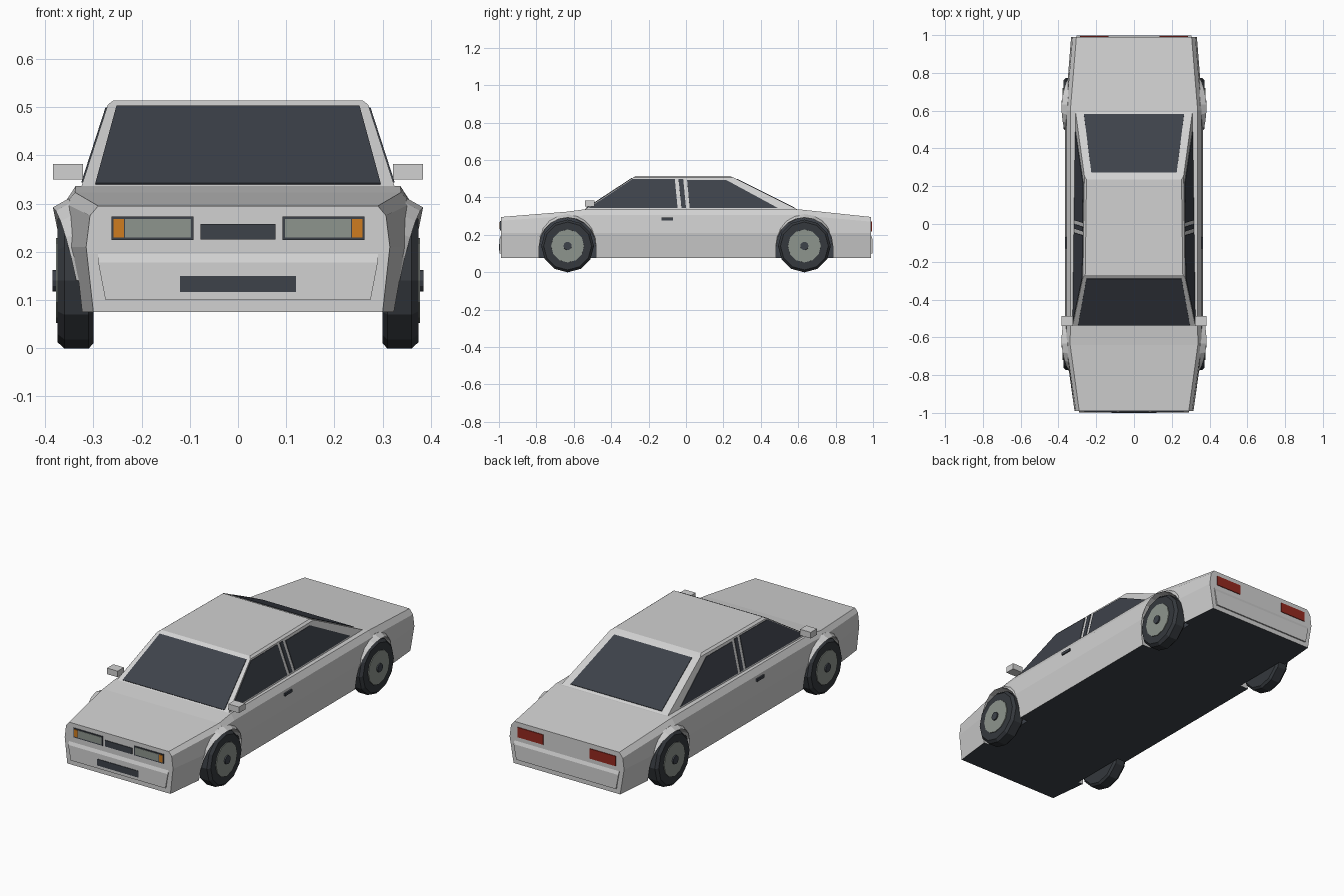
import bpy, bmesh, math
from mathutils import Vector

cube = bpy.data.objects.get("Cube")
if cube:
    bpy.data.objects.remove(cube, do_unlink=True)


def material(name, rgb):
    m = bpy.data.materials.new(name)
    m.use_nodes = True
    m.diffuse_color = (*rgb, 1)
    m.node_tree.nodes["Principled BSDF"].inputs["Base Color"].default_value = (*rgb, 1)
    return m


PAINT = material("silver paint", (0.64, 0.64, 0.64))
DARK = material("dark glass and trim", (0.047, 0.054, 0.068))
TYRE = material("tyre rubber", (0.035, 0.04, 0.047))
LENS = material("grey lens and hub", (0.27, 0.3, 0.27))
AMBER = material("amber lamp", (0.62, 0.2, 0.014))
RED = material("red lamp", (0.3, 0.022, 0.014))


def finish(name, bm, *mats):
    bmesh.ops.recalc_face_normals(bm, faces=bm.faces)
    mesh = bpy.data.meshes.new(name)
    bm.to_mesh(mesh)
    bm.free()
    for m in mats:
        mesh.materials.append(m)
    ob = bpy.data.objects.new(name, mesh)
    bpy.context.collection.objects.link(ob)
    return ob


def loft(name, rings, mat, loop=False):
    """Skin a row of closed rings; cap the ends unless the row is a loop."""
    bm = bmesh.new()
    rows = [[bm.verts.new(p) for p in ring] for ring in rings]
    n = len(rows[0])
    pairs = list(zip(rows, rows[1:])) + ([(rows[-1], rows[0])] if loop else [])
    for a, b in pairs:
        for i in range(n):
            j = (i + 1) % n
            bm.faces.new((a[i], a[j], b[j], b[i]))
    if not loop:
        bm.faces.new(rows[0])
        bm.faces.new(rows[-1])
    return finish(name, bm, mat)


def plate(name, pts, mat, t=0.003):
    """Thin flat panel centred on a polygon."""
    p = [Vector(v) for v in pts]
    n = (p[1] - p[0]).cross(p[2] - p[0]).normalized() * t
    return loft(name, [[v - n for v in p], [v + n for v in p]], mat)


def box(name, x, y, z, mat):
    ring = lambda h: [(x[0], y[0], h), (x[1], y[0], h), (x[1], y[1], h), (x[0], y[1], h)]
    return loft(name, [ring(z[0]), ring(z[1])], mat)


def lathe(name, profile, s, cy, cz, mat, sides=12):
    """Turn (radius, x) points about a wheel axle."""
    rings = []
    for r, x in profile:
        angles = [math.tau * i / sides for i in range(sides)]
        rings.append([(s * x, cy + r * math.sin(a), cz - r * math.cos(a)) for a in angles])
    return loft(name, rings, mat)


# Lower body: sections of (y, sill x, waist x, shoulder x, shoulder z, edge x, edge z)
sections = [
    (-0.99, 0.30, 0.315, 0.307, 0.275, 0.29, 0.295),
    (-0.64, 0.34, 0.364, 0.358, 0.30, 0.338, 0.323),
    (-0.54, 0.345, 0.364, 0.357, 0.305, 0.337, 0.336),
    (0.60, 0.345, 0.364, 0.357, 0.305, 0.337, 0.336),
    (0.99, 0.31, 0.333, 0.325, 0.27, 0.305, 0.295),
]
rings = []
for y, sill, waist, sh, shz, edge, ez in sections:
    half = [(sill, 0.075), (waist, 0.21), (sh, shz), (edge, ez)]
    rings.append([(x, y, z) for x, z in half] + [(-x, y, z) for x, z in reversed(half)])
body = loft("body", rings, PAINT)
body.data.materials.append(DARK)

# Cut the wheel openings
AXLE_Y, AXLE_Z, ARCH = 0.633, 0.14, 0.153
arc = [math.pi * i / 10 for i in range(11)]
for s in (1, -1):
    for cy in (AXLE_Y, -AXLE_Y):
        outline = [(cy + ARCH * math.cos(a), AXLE_Z + ARCH * math.sin(a)) for a in arc]
        outline += [(cy - ARCH, 0), (cy + ARCH, 0)]
        cutter = loft("arch_cutter", [[(s * x, y, z) for y, z in outline] for x in (0.295, 0.5)], PAINT)
        cutter.hide_render = True
        mod = body.modifiers.new("arch", "BOOLEAN")
        mod.operation, mod.solver, mod.object = "DIFFERENCE", "EXACT", cutter
        bpy.context.view_layer.objects.active = body
        bpy.ops.object.modifier_apply(modifier=mod.name)
        bpy.data.objects.remove(cutter, do_unlink=True)

# Dark underside and inner wheel wells
for f in body.data.polygons:
    under = f.normal.z < -0.9 and f.center.z < 0.09
    well = abs(f.normal.x) > 0.9 and abs(f.center.x) < 0.3
    f.material_index = 1 if under or well else 0


# Cabin with a chamfered roof
def side_x(y, z):
    return 0.325 - 0.015 * (y + 0.54) / 1.12 - 0.303 * (z - 0.335)


def cabin_ring(front, rear, z, inset=0):
    a, b = side_x(front, z) - inset, side_x(rear, z) - inset
    return [(-a, front, z), (a, front, z), (b, rear, z), (-b, rear, z)]


loft("cabin", [cabin_ring(-0.545, 0.60, 0.333), cabin_ring(-0.283, 0.255, 0.505),
               cabin_ring(-0.27, 0.235, 0.514, 0.009)], PAINT)

# Front and rear screens
plate("windscreen", [(-0.296, -0.535, 0.34), (0.296, -0.535, 0.34),
                     (0.252, -0.289, 0.501), (-0.252, -0.289, 0.501)], DARK)
plate("rear_window", [(-0.265, 0.58, 0.343), (0.265, 0.58, 0.343),
                      (0.226, 0.272, 0.4966), (-0.226, 0.272, 0.4966)], DARK)

# Side glass outlines in (y, z)
side_glass = {
    "front_side_window": [(-0.52, 0.343), (-0.045, 0.343), (-0.06, 0.498), (-0.285, 0.498)],
    "pillar_strip": [(-0.024, 0.343), (0.0, 0.343), (-0.015, 0.498), (-0.04, 0.498)],
    "rear_side_window": [(0.02, 0.343), (0.49, 0.343), (0.215, 0.492), (0.006, 0.492)],
}
for s in (1, -1):
    tag = "left_" if s > 0 else "right_"
    for name, pts in side_glass.items():
        plate(tag + name, [(s * side_x(y, z), y, z) for y, z in pts], DARK)

    # Mirror and door handle
    box(tag + "mirror", (s * 0.322, s * 0.384), (-0.54, -0.488), (0.35, 0.382), PAINT)
    box(tag + "door_handle", (s * 0.35, s * 0.366), (-0.13, -0.07), (0.277, 0.291), DARK)

    # Headlamp unit, amber corner lamp and tail lamp
    box(tag + "lamp_housing", (s * 0.092, s * 0.262), (-0.994, -0.98), (0.224, 0.273), DARK)
    box(tag + "headlamp", (s * 0.097, s * 0.234), (-0.996, -0.985), (0.23, 0.268), LENS)
    box(tag + "amber_lamp", (s * 0.237, s * 0.258), (-0.996, -0.985), (0.23, 0.268), AMBER)
    box(tag + "tail_lamp", (s * 0.135, s * 0.285), (0.985, 0.994), (0.218, 0.27), RED)

    # Wheels and flared arch lips
    for end, cy in (("front_", -AXLE_Y), ("rear_", AXLE_Y)):
        lathe(tag + end + "tyre", [(0.13, 0.30), (0.141, 0.31), (0.141, 0.36), (0.128, 0.374),
                                   (0.09, 0.374)], s, cy, AXLE_Z, TYRE)
        lathe(tag + end + "hub", [(0.09, 0.34), (0.088, 0.378)], s, cy, AXLE_Z, LENS)
        lathe(tag + end + "hub_cap", [(0.023, 0.36), (0.022, 0.385)], s, cy, AXLE_Z, DARK)
        lip = []
        for a in arc:
            c, h = math.cos(a), math.sin(a)
            skin = 0.353 + 0.009 * h - 0.12 * max(0, abs(cy + ARCH * c) - 0.64)
            corners = [(0.17, skin - 0.01), (0.152, skin + 0.022 * h), (0.15, 0.31), (0.165, 0.31)]
            lip.append([(s * x, cy + r * c, AXLE_Z + r * h) for r, x in corners])
        loft(tag + end + "arch_lip", lip, PAINT)

# Grilles and bumpers
box("upper_grille", (-0.078, 0.078), (-0.994, -0.98), (0.225, 0.257), DARK)
box("lower_grille", (-0.12, 0.12), (-1.0, -0.985), (0.116, 0.15), DARK)
for name, d, w in (("front_bumper", -1, 0.29), ("rear_bumper", 1, 0.305)):
    profile = [(0.98, 0.1, w - 0.015), (0.997, 0.1, w - 0.015), (0.997, 0.178, w), (0.988, 0.2, w), (0.98, 0.2, w)]
    loft(name, [[(k * x, d * y, z) for y, z, x in profile] for k in (-1, 1)], PAINT)
